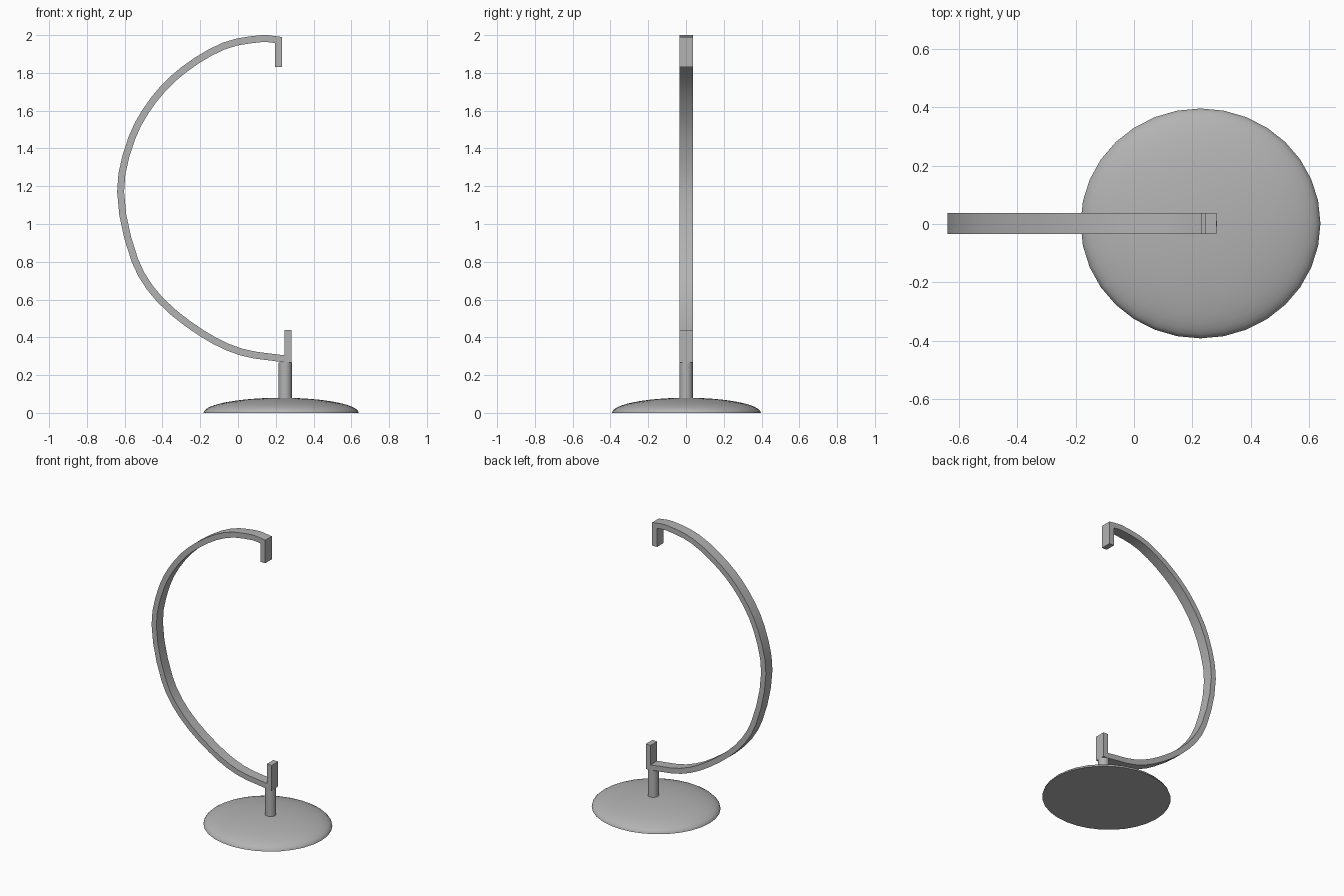
import bpy, bmesh, math
from mathutils import Vector, geometry

old = bpy.data.objects.get("Cube")
if old:
    bpy.data.objects.remove(old, do_unlink=True)

grey = bpy.data.materials.new("light_grey")
grey.use_nodes = True
grey.diffuse_color = (0.45, 0.45, 0.45, 1)
grey.node_tree.nodes["Principled BSDF"].inputs["Base Color"].default_value = grey.diffuse_color

HALF_WIDTH = 0.036   # half depth of the flat bar
THICKNESS = 0.037
BAR_Y = 0.002


def finish(name, bm, smooth=None):
    """Turn a bmesh into a named grey object, smoothed below an angle."""
    bmesh.ops.recalc_face_normals(bm, faces=bm.faces)
    mesh = bpy.data.meshes.new(name)
    bm.to_mesh(mesh)
    bm.free()
    mesh.materials.append(grey)
    obj = bpy.data.objects.new(name, mesh)
    bpy.context.collection.objects.link(obj)
    if smooth:
        bpy.ops.object.select_all(action='DESELECT')
        obj.select_set(True)
        bpy.context.view_layer.objects.active = obj
        bpy.ops.object.shade_smooth_by_angle(angle=math.radians(smooth))
    return obj


def extrude_profile(name, outline, smooth=None):
    """Extrude an x-z outline across the bar width."""
    bm = bmesh.new()
    face = bm.faces.new([bm.verts.new((x, BAR_Y - HALF_WIDTH, z)) for x, z in outline])
    out = bmesh.ops.extrude_face_region(bm, geom=[face])
    moved = [v for v in out["geom"] if isinstance(v, bmesh.types.BMVert)]
    bmesh.ops.translate(bm, verts=moved, vec=(0, 2 * HALF_WIDTH, 0))
    return finish(name, bm, smooth)


def spline(points, steps):
    """Smooth path through the points."""
    p = [Vector(q) for q in points]
    last = len(p) - 1
    path = [p[0]]
    for i in range(last):
        a, b = p[i], p[i + 1]
        reach = (b - a).length / 3
        ta = (b - p[max(i - 1, 0)]).normalized() * reach
        tb = (p[min(i + 2, last)] - a).normalized() * reach
        path += geometry.interpolate_bezier(a, a + ta, b - tb, b, steps + 1)[1:]
    return [Vector(q[:2]) for q in path]


# Curved arm: outer edge from the tip down to the post, then offset inwards
outer = spline([(0.233, 1.99), (0.125, 2.0), (-0.08, 1.96), (-0.3, 1.83),
                (-0.46, 1.67), (-0.58, 1.46), (-0.64, 1.17), (-0.563, 0.8),
                (-0.43, 0.59), (-0.2, 0.405), (0.01, 0.305), (0.25, 0.267)], 3)
inner = []
for i, q in enumerate(outer):
    t = (outer[min(i + 1, len(outer) - 1)] - outer[max(i - 1, 0)]).normalized()
    inner.append(q + Vector((-t.y, t.x)) * THICKNESS)
extrude_profile("curved_arm", outer + inner[::-1], 30)

# Upright tabs at both ends of the arm
for name, x, low, high in (("upper_tab", 0.196, 1.83, 1.99),
                           ("lower_tab", 0.245, 0.267, 0.44)):
    extrude_profile(name, [(x, low), (x + THICKNESS, low),
                           (x + THICKNESS, high), (x, high)])

# Round post
bm = bmesh.new()
bmesh.ops.create_cone(bm, cap_ends=True, segments=24, radius1=0.035, radius2=0.035, depth=0.2)
bmesh.ops.translate(bm, verts=bm.verts, vec=(0.25, 0.001, 0.167))
finish("post", bm, 40)

# Shallow domed base: upper half of a flattened sphere with a flat underside
bm = bmesh.new()
bmesh.ops.create_uvsphere(bm, u_segments=32, v_segments=24, radius=1)
whole = bm.verts[:] + bm.edges[:] + bm.faces[:]
bmesh.ops.bisect_plane(bm, geom=whole, dist=0.0001, plane_co=(0, 0, 0),
                       plane_no=(0, 0, 1), clear_inner=True)
bmesh.ops.holes_fill(bm, edges=[e for e in bm.edges if e.is_boundary])
bmesh.ops.scale(bm, verts=bm.verts, vec=(0.411, 0.394, 0.08))
bmesh.ops.translate(bm, verts=bm.verts, vec=(0.228, 0.002, 0))
finish("domed_base", bm, 60)
